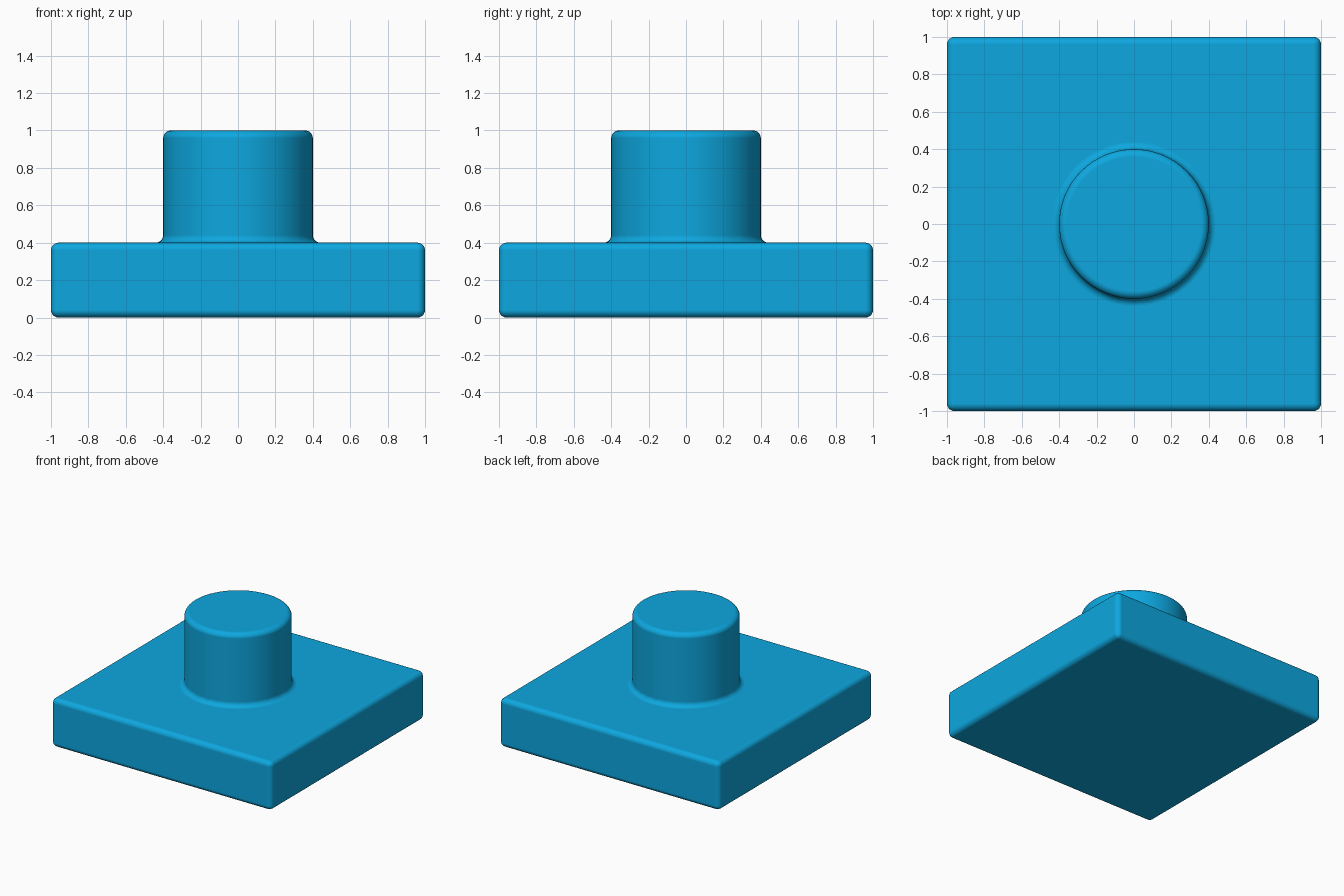
import bpy

if "Cube" in bpy.data.objects:
    bpy.data.objects.remove(bpy.data.objects["Cube"])

# Square base plate
bpy.ops.mesh.primitive_cube_add(size=1, location=(0, 0, 0.2))
plate = bpy.context.object
plate.name = "flanged_post"
plate.scale = (2, 2, 0.4)
bpy.ops.object.transform_apply(location=True, rotation=False, scale=True)

# Round post, sunk into the plate for the union
bpy.ops.mesh.primitive_cylinder_add(vertices=64, radius=0.4, depth=0.8, location=(0, 0, 0.6))
post = bpy.context.object
post.name = "post_helper"

for obj in (plate, post):
    for poly in obj.data.polygons:
        poly.use_smooth = True

# Join the two solids
bpy.context.view_layer.objects.active = plate
union = plate.modifiers.new("join_post", 'BOOLEAN')
union.operation = 'UNION'
union.solver = 'EXACT'
union.object = post
bpy.ops.object.modifier_apply(modifier=union.name)
bpy.data.objects.remove(post, do_unlink=True)

# Round the outer edges and fillet the post foot
bevel = plate.modifiers.new("rounded_edges", 'BEVEL')
bevel.width = 0.04
bevel.segments = 5
bevel.limit_method = 'ANGLE'
bevel.angle_limit = 0.7
bevel.harden_normals = True

# Blue finish
blue = bpy.data.materials.new("blue")
blue.diffuse_color = (0.004, 0.39, 0.74, 1)
blue.use_nodes = True
blue.node_tree.nodes["Principled BSDF"].inputs["Base Color"].default_value = blue.diffuse_color
plate.data.materials.clear()
plate.data.materials.append(blue)
